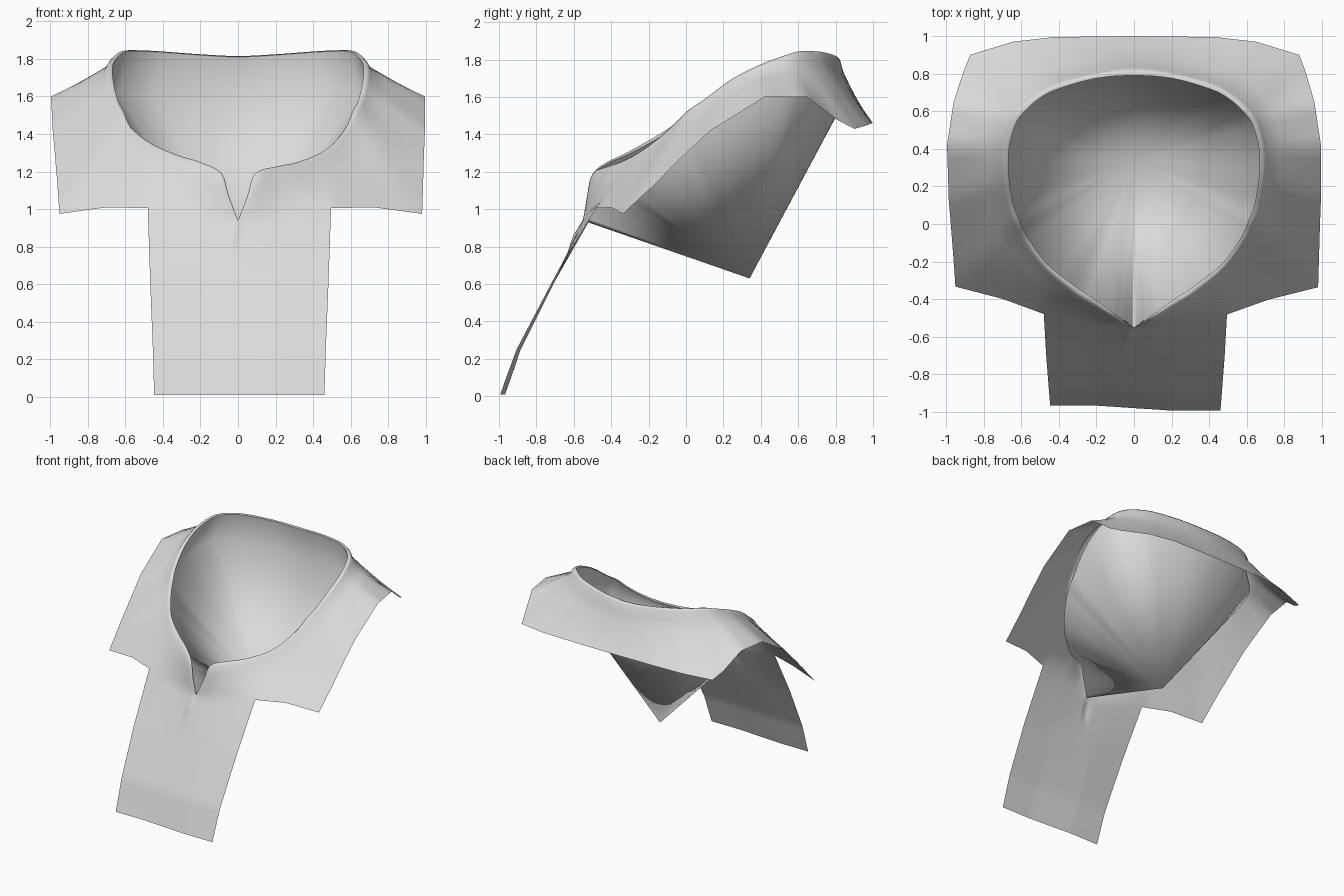
import bpy, bmesh
from math import exp
from mathutils import Vector

cube = bpy.data.objects.get("Cube")
if cube:
    bpy.data.objects.remove(cube, do_unlink=True)

# One pale grey cloth material
cloth = bpy.data.materials.new("pale_grey_cloth")
cloth.use_nodes = True
GREY = (0.71, 0.71, 0.71, 1)
cloth.diffuse_color = GREY
shader = next(n for n in cloth.node_tree.nodes if n.type == 'BSDF_PRINCIPLED')
shader.inputs["Base Color"].default_value = GREY
shader.inputs["Roughness"].default_value = 0.8

# Half outline from front notch to centre back: neckline point, cloth edge point
STATIONS = [
    ((0, -.55, .94), (0, -.55, .94)),
    ((.05, -.52, 1.07), (.05, -.55, .94)),
    ((.09, -.49, 1.19), (.12, -.54, .95)),
    ((.2, -.41, 1.235), (.24, -.52, .97)),
    ((.32, -.33, 1.265), (.37, -.5, .99)),
    ((.47, -.21, 1.33), (.495, -.48, 1.005)),
    ((.57, -.07, 1.43), (.72, -.4, 1.01)),
    ((.61, .02, 1.52), (.98, -.335, .975)),
    ((.64, .1, 1.58), (.99, 0, 1.3)),
    ((.665, .25, 1.69), (.995, .13, 1.42)),
    ((.665, .4, 1.77), (.995, .42, 1.6)),
    ((.63, .53, 1.82), (.96, .65, 1.6)),
    ((.58, .6, 1.84), (.915, .805, 1.48)),
    ((.5, .67, 1.84), (.88, .9, 1.43)),
    ((.4, .72, 1.835), (.65, .97, 1.45)),
    ((.2, .775, 1.82), (.43, .995, 1.46)),
    ((0, .79, 1.81), (0, 1, 1.46)),
]
STEPS = 4
PANEL_STATION = 5
APEX = Vector((0, .34, .63))


def clamp(t):
    return min(1, max(0, t))


def smooth_path(points):
    """Rounded path through the points, closing square to the centre plane."""
    p = [Vector(q) for q in points]
    p = [p[0]] + p + [Vector((-p[-2].x, p[-2].y, p[-2].z))]
    out = []
    for a, b, c, d in zip(p, p[1:], p[2:], p[3:]):
        for i in range(STEPS):
            t = i / STEPS
            out.append(b + (c - a) * (t / 2)
                       + (a * 2 - b * 5 + c * 4 - d) * (t * t / 2)
                       + (b * 3 - a - c * 3 + d) * (t ** 3 / 2))
    return out + [p[-2]]


def straight_path(points):
    p = [Vector(q) for q in points]
    out = [a.lerp(b, i / STEPS) for a, b in zip(p, p[1:]) for i in range(STEPS)]
    return out + [p[-1]]


def drape(v):
    """Uneven hang of the cloth: narrower right side, twisted hem, notch fold."""
    x, y, z = v
    side = max(-1, min(1, x / .2))
    if x < 0:
        x *= 1 - .03 * clamp((1.6 - z) / .6)
    y -= .013 * side * clamp(1.1 - z)
    z -= .018 * side * clamp((v.z - 1.05) / .15) * clamp(1 - ((v.y + .3) / .22) ** 2)
    if v.y < -.5:
        centre = -.06 * (.95 - v.z) / .2
        y -= .015 * exp(-((v.x - centre) / .025) ** 2 - ((v.z - .86) / .06) ** 2)
    return Vector((x, y, z))


def add_grid(bm, rows):
    """Faces between half rows, repeated on both sides of the centre plane."""
    for flip in (1, -1):
        grid = [[bm.verts.new(drape(Vector((v.x * flip, v.y, v.z)))) for v in row]
                for row in rows]
        for low, high in zip(grid, grid[1:]):
            for i in range(len(low) - 1):
                quad = (low[i], low[i + 1], high[i + 1], high[i])
                bm.faces.new(quad[::flip])


def finish(name, bm):
    bmesh.ops.remove_doubles(bm, verts=bm.verts, dist=0.0005)
    bmesh.ops.recalc_face_normals(bm, faces=bm.faces)
    for f in bm.faces:
        f.smooth = True
    mesh = bpy.data.meshes.new(name)
    bm.to_mesh(mesh)
    bm.free()
    mesh.materials.append(cloth)
    bpy.context.collection.objects.link(bpy.data.objects.new(name, mesh))


rim = smooth_path([s[0] for s in STATIONS])
edge = straight_path([s[1] for s in STATIONS])

# Shoulder cloth: rolled neckline, short collar stand, sheet sagging at the back.
# The funnel wall starts tucked outward beneath the roll.
rows = [[] for _ in range(8)]
wall = []
for r, e in zip(rim, edge):
    out = Vector((e.x - r.x, e.y - r.y, 0))
    amount = clamp(out.length / .15)
    if out.length > 0:
        out.normalize()
    down = Vector((0, 0, -amount))
    rear = clamp((r.y - .45) / .3)
    roll = r + out * (.018 * amount) - down * .005
    lip = r + out * (.033 * amount) + down * .01
    stand = lip + out * (.017 * amount) + down * (.028 + .035 * rear)
    for row, v in zip(rows, (r, roll, lip, stand)):
        row.append(v)
    for k in range(1, 5):
        t = k / 4
        sag = .08 * t * (1 - t) * rear
        rows[3 + k].append(stand.lerp(e, t) + Vector((0, 0, -sag)))
    back = clamp((r.y + .3) / 1.1)
    wall.append(r + out * (.045 * amount) + down * (.085 + .17 * back))
yoke = bmesh.new()
add_grid(yoke, rows)

# Front panel hanging from the yoke: half width, y and z of each lower row
top = edge[:PANEL_STATION * STEPS + 1]
panel = [top]
for w, y, z in ((.482, -.705, .62), (.467, -.895, .25), (.46, -.98, .01)):
    target = [Vector((v.x / top[-1].x * w, y, z)) for v in top]
    start = panel[-1]
    panel += [[a.lerp(b, k / 8) for a, b in zip(start, target)] for k in range(1, 9)]
add_grid(yoke, panel)
finish("shoulder_yoke_and_front_panel", yoke)

# Inner funnel: tucked wall below the neckline, then a fan to the low point
funnel = bmesh.new()
add_grid(funnel, [rim, wall, [APEX] * len(wall)])
finish("inner_funnel", funnel)
